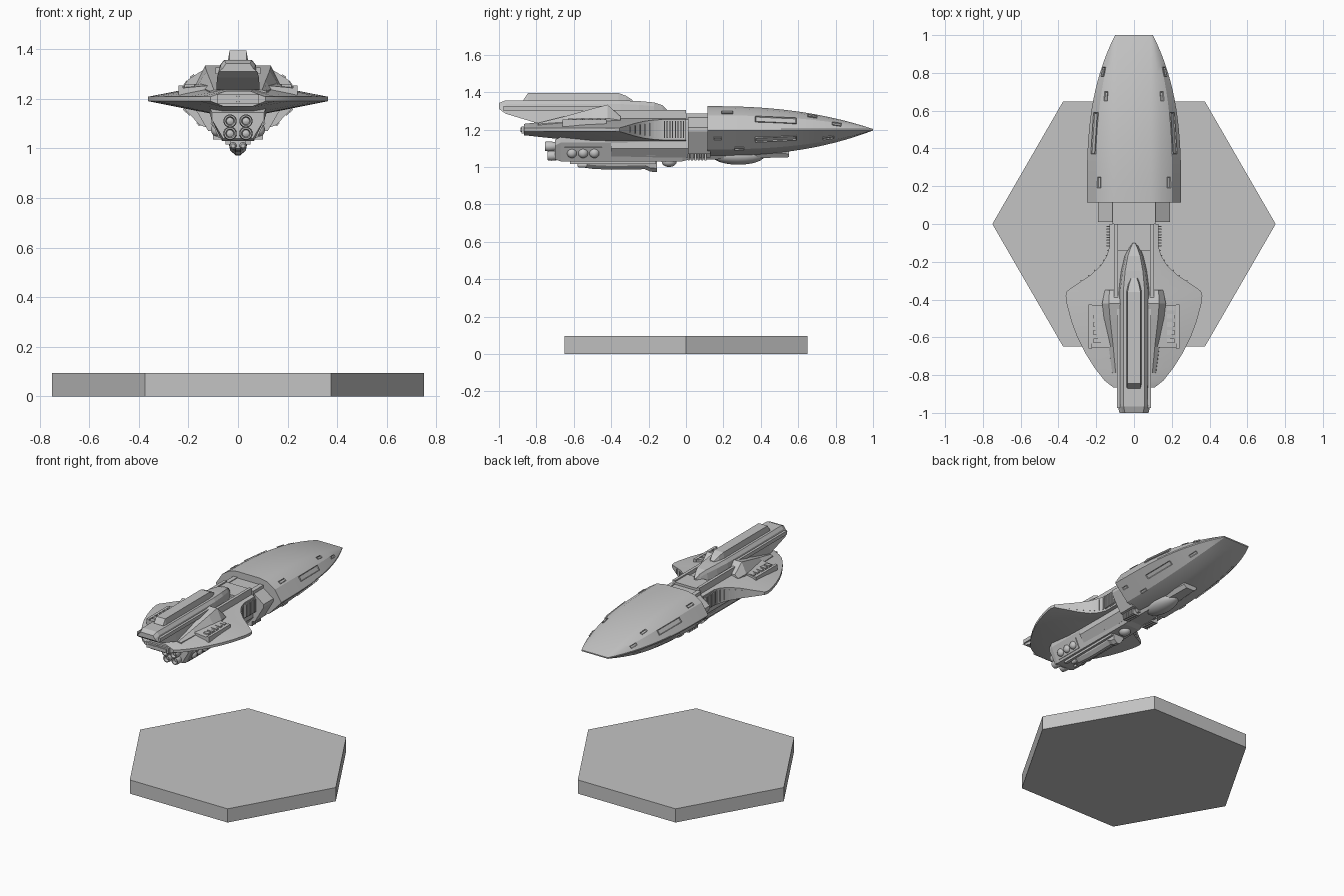
import bpy, bmesh, math
from mathutils import Vector, Matrix
from mathutils.bvhtree import BVHTree

if "Cube" in bpy.data.objects:
    bpy.data.objects.remove(bpy.data.objects["Cube"])

grey = bpy.data.materials.new("plain_grey")
grey.use_nodes = True
grey.diffuse_color = (0.55, 0.55, 0.55, 1)
grey.node_tree.nodes["Principled BSDF"].inputs["Base Color"].default_value = grey.diffuse_color

SIDES = (("left", 1), ("right", -1))


def finish(name, bm, angle=0):
    bmesh.ops.recalc_face_normals(bm, faces=bm.faces)
    mesh = bpy.data.meshes.new(name)
    bm.to_mesh(mesh)
    bm.free()
    mesh.materials.append(grey)
    ob = bpy.data.objects.new(name, mesh)
    bpy.context.collection.objects.link(ob)
    if angle:
        bpy.ops.object.select_all(action="DESELECT")
        ob.select_set(True)
        bpy.context.view_layer.objects.active = ob
        bpy.ops.object.shade_smooth_by_angle(angle=math.radians(angle))
    return ob


def skin(bm, rings):
    """Join closed rings of points and cap both ends."""
    rings = [[bm.verts.new(p) for p in ring] for ring in rings]
    n = len(rings[0])
    for a, b in zip(rings, rings[1:]):
        for i in range(n):
            j = (i + 1) % n
            bm.faces.new((a[i], a[j], b[j], b[i]))
    bm.faces.new(rings[0])
    bm.faces.new(rings[-1])


def loft(name, rows, angle=0):
    """Rows are (y, half section from top to bottom); mirrored across x."""
    bm = bmesh.new()
    skin(bm, [[(x, y, z) for x, z in half] + [(-x, y, z) for x, z in reversed(half)]
              for y, half in rows])
    return finish(name, bm, angle)


def box(name, lo, hi):
    bm = bmesh.new()
    lo, hi = Vector(lo), Vector(hi)
    size = Matrix.Diagonal((*(hi - lo), 1))
    bmesh.ops.create_cube(bm, size=1, matrix=Matrix.Translation((lo + hi) / 2) @ size)
    return finish(name, bm)


def pair(name, lo, hi):
    for side, s in SIDES:
        xs = sorted((lo[0] * s, hi[0] * s))
        box(f"{side}_{name}", (xs[0], *lo[1:]), (xs[1], *hi[1:]))


def ball(name, centre, scale):
    bm = bmesh.new()
    bmesh.ops.create_uvsphere(bm, u_segments=20, v_segments=12, radius=1,
                              matrix=Matrix.Translation(centre) @ Matrix.Diagonal((*scale, 1)))
    return finish(name, bm, 40)


def lathe(name, centre, profile):
    """Turn a (radius, y) profile around the y axis."""
    bm = bmesh.new()
    cx, cy, cz = centre
    turn = [math.tau * i / 16 for i in range(16)]
    skin(bm, [[(cx + r * math.cos(a), cy + y, cz + r * math.sin(a)) for a in turn]
              for r, y in profile])
    return finish(name, bm, 40)


def surface_plate(name, target, y, z, length, height, thick=0.012, frame=0.0):
    """Lay a plate on both flanks of a body, with an optional sunken middle."""
    mesh = target.data
    tree = BVHTree.FromPolygons([v.co for v in mesh.vertices],
                                [p.vertices[:] for p in mesh.polygons])
    for side, s in SIDES:
        hit, n, *_ = tree.ray_cast(Vector((s, y, z)), Vector((-s, 0, 0)))
        if hit is None:
            continue
        t = (Vector((0, 1, 0)) - n * n.y).normalized()
        m = Matrix((t, n.cross(t), n)).transposed().to_4x4()
        m.translation = hit
        bm = bmesh.new()
        bmesh.ops.create_cube(bm, size=1, matrix=Matrix.Diagonal((length, height, thick, 1)))
        if frame:
            top = max(bm.faces, key=lambda f: f.calc_center_median().z)
            bmesh.ops.inset_region(bm, faces=[top], thickness=frame)
            bmesh.ops.translate(bm, verts=top.verts, vec=(0, 0, -thick * 0.45))
        bm.transform(m)
        finish(f"{side}_{name}", bm)


# Hexagonal stand
bm = bmesh.new()
skin(bm, [[(0.75 * math.cos(math.tau * i / 6), 0.75 * math.sin(math.tau * i / 6), z)
           for i in range(6)] for z in (0, 0.095)])
finish("hexagon_base", bm)

# Forward hull: blunt tapering shell with a knuckle at mid height
rows = []
for i in range(19):
    t = i / 18
    w = 0.25 - 0.15 * t ** 3
    up, down = 0.122 * (1 - t ** 2.4), 0.135 * (1 - t ** 2.5)
    flare = w - 0.09
    rows.append((0.115 + 0.885 * t, [
        (0.09, 1.203 + up), (0.09 + flare * 0.35, 1.203 + up * 0.9),
        (0.09 + flare * 0.7, 1.203 + up * 0.6), (w, 1.203), (w, 1.195),
        (0.09 + flare * 0.4, 1.195 - down * 0.75), (0.06, 1.195 - down)]))
hull = loft("forward_hull", rows, 22)
for i, (y, z, length, height) in enumerate([
        (0.48, 1.25, 0.22, 0.035), (0.22, 1.288, 0.06, 0.02),
        (0.675, 1.268, 0.05, 0.018), (0.805, 1.227, 0.05, 0.018),
        (0.48, 1.152, 0.22, 0.03), (0.17, 1.155, 0.04, 0.018),
        (0.285, 1.1, 0.05, 0.018), (0.76, 1.158, 0.06, 0.018)]):
    surface_plate(f"hull_port_{i + 1}", hull, y, z, length, height, 0.012, 0.005)

# Neck between the hulls
loft("neck", [(y, [(0.09, 1.28), (0.1, 1.24), (0.11, 1.1), (0.07, 1.05)]) for y in (-0.4, 0.13)])
loft("neck_collar", [(y, [(0.1, 1.275), (0.19, 1.21), (0.19, 1.19), (0.12, 1.07)])
                     for y in (0.01, 0.13)])
pair("neck_rail", (0.085, -0.4, 1.26), (0.105, 0.0, 1.305))
pair("neck_rail_front", (0.085, 0.0, 1.25), (0.115, 0.13, 1.285))
box("neck_bridge", (-0.09, -0.14, 1.27), (0.09, 0.0, 1.296))

# Wing: thick intake wall in front, thin rim behind
rows = []
for y, w in [(0, 0.13), (-0.12, 0.13), (-0.17, 0.145), (-0.22, 0.175), (-0.27, 0.23),
             (-0.32, 0.305), (-0.355, 0.355), (-0.38, 0.362), (-0.43, 0.355), (-0.52, 0.33),
             (-0.6, 0.3), (-0.68, 0.26), (-0.76, 0.21), (-0.83, 0.155), (-0.865, 0.11)]:
    wall = 0.2 * (0.36 - w) if y > -0.36 else 0
    aft = max(0, (-0.5 - y) / 0.37)
    rows.append((y, [(0.05, 1.27 - 0.04 * aft), (w, 1.208 + wall),
                     (w, 1.19 - wall), (0.06, 1.13 + 0.04 * aft)]))
wing = loft("wing", rows, 20)
for i in range(8):
    surface_plate(f"vent_slat_{i + 1}", wing, -0.115 + i * 0.0145, 1.2, 0.006, 0.09, 0.03)
for i in range(7):
    surface_plate(f"intake_rib_{i + 1}", wing, -0.14 - i * 0.027, 1.2, 0.005, 0.088 - i * 0.009)
lathe("wing_rear_cap", (0, 0, 1.199), [(0.012, -0.885), (0.016, -0.85)])
box("rear_engine_slot", (-0.085, -0.88, 1.18), (0.085, -0.8, 1.217))
box("rear_engine_grille", (-0.07, -0.886, 1.19), (0.07, -0.87, 1.207))

# Raised wing panels with framed slots
for side, s in SIDES:
    bm = bmesh.new()
    skin(bm, [[(s * x, y, z + dz) for x, y, z in
               ((0.1, -0.43, 1.262), (0.235, -0.43, 1.238),
                (0.235, -0.655, 1.232), (0.1, -0.655, 1.245))] for dz in (-0.025, 0.01)])
    finish(f"{side}_wing_panel", bm)
pair("panel_edge", (0.222, -0.66, 1.215), (0.24, -0.425, 1.253))
for i in range(5):
    pair(f"panel_bar_{i + 1}", (0.175, -0.63 + i * 0.043, 1.23), (0.215, -0.605 + i * 0.043, 1.258))

# Shoulders beside the spine
loft("shoulders", [(y, [(0.09, z), (w - 0.015, z), (w + 0.02 * (z - 1.22) / 0.11, 1.26 - drop),
                        (w + 0.01, 1.2)])
                   for y, w, z, drop in [(-0.35, 0.145, 1.27, 0.01), (-0.42, 0.148, 1.333, 0),
                                         (-0.5, 0.142, 1.312, 0), (-0.65, 0.125, 1.27, 0.02),
                                         (-0.79, 0.112, 1.235, 0.03)]])

# Spine with an arched front and an overhanging tail
loft("spine", [(y, [(w * 0.78, zt), (w, zt - 0.02), (w + 0.015, zb)])
               for y, w, zt, zb in [(-1.0, 0.062, 1.342, 1.31), (-0.965, 0.07, 1.356, 1.285),
                                    (-0.8, 0.072, 1.356, 1.235), (-0.35, 0.072, 1.356, 1.235),
                                    (-0.25, 0.06, 1.352, 1.235), (-0.17, 0.042, 1.345, 1.235),
                                    (-0.125, 0.022, 1.33, 1.25), (-0.1, 0.008, 1.305, 1.27)]])
pair("tail_rail", (0.072, -0.975, 1.3), (0.09, -0.42, 1.325))
loft("spine_ridge", [(y, [(w, zt), (w + 0.008, 1.345)])
                     for y, w, zt in [(-0.87, 0.034, 1.358), (-0.845, 0.034, 1.395),
                                      (-0.36, 0.034, 1.395), (-0.32, 0.026, 1.38),
                                      (-0.285, 0.014, 1.357)]])

# Lower hull and keel
lower = loft("lower_hull", [(y, [(a, zt), (a, zt - 0.03), (b, zb)]) for y, a, b, zt, zb in [
    (-0.7, 0.105, 0.06, 1.145, 1.04), (-0.67, 0.112, 0.065, 1.16, 1.03),
    (-0.02, 0.105, 0.06, 1.16, 1.03), (0.02, 0.095, 0.05, 1.12, 1.04),
    (0.13, 0.08, 0.05, 1.12, 1.04), (0.55, 0.05, 0.03, 1.1, 1.052)]])
loft("keel", [(y, [(0.04, 1.035), (0.032, zb + 0.02), (0.01, zb)]) for y, zb in [
    (-0.57, 1.0), (-0.5, 0.99), (-0.4, 0.985), (-0.22, 0.988), (-0.19, 0.975), (-0.155, 0.972)]])
pair("keel_rail", (0.03, -0.62, 1.015), (0.05, -0.16, 1.035))
for i, (y, z, length) in enumerate([(-0.34, 1.1, 0.07), (-0.18, 1.07, 0.06), (-0.1, 1.1, 0.1)]):
    surface_plate(f"lower_port_{i + 1}", lower, y, z, length, 0.014, 0.008)
surface_plate("dome_mount", lower, -0.55, 1.075, 0.2, 0.07, 0.012)
for i in range(3):
    for side, s in SIDES:
        ball(f"{side}_side_dome_{i + 1}", (s * 0.085, -0.61 + i * 0.06, 1.075),
             (0.024, 0.027, 0.027))
for i in range(6):
    pair(f"belly_rib_{i + 1}", (0.05, 0.01 + i * 0.018, 1.035), (0.1, 0.019 + i * 0.018, 1.075))

# Belly fairings
ball("sensor_dome", (0, -0.09, 1.028), (0.035, 0.04, 0.028))
ball("belly_bulge", (0, 0.28, 1.06), (0.065, 0.14, 0.048))

# Rear thruster cluster
bell = [(0.016, 0.04), (0.024, 0.015), (0.027, -0.015), (0.024, -0.035),
        (0.018, -0.035), (0.014, -0.015), (0.004, -0.02)]
for side, s in SIDES:
    for level, y, z in (("upper", -0.72, 1.11), ("lower", -0.705, 1.06)):
        lathe(f"{side}_{level}_thruster", (s * 0.032, y, z), bell)
    lathe(f"{side}_keel_thruster", (s * 0.02, -0.57, 1.01), [(0.014, 0.04), (0.014, 0), (0.008, -0.01)])
